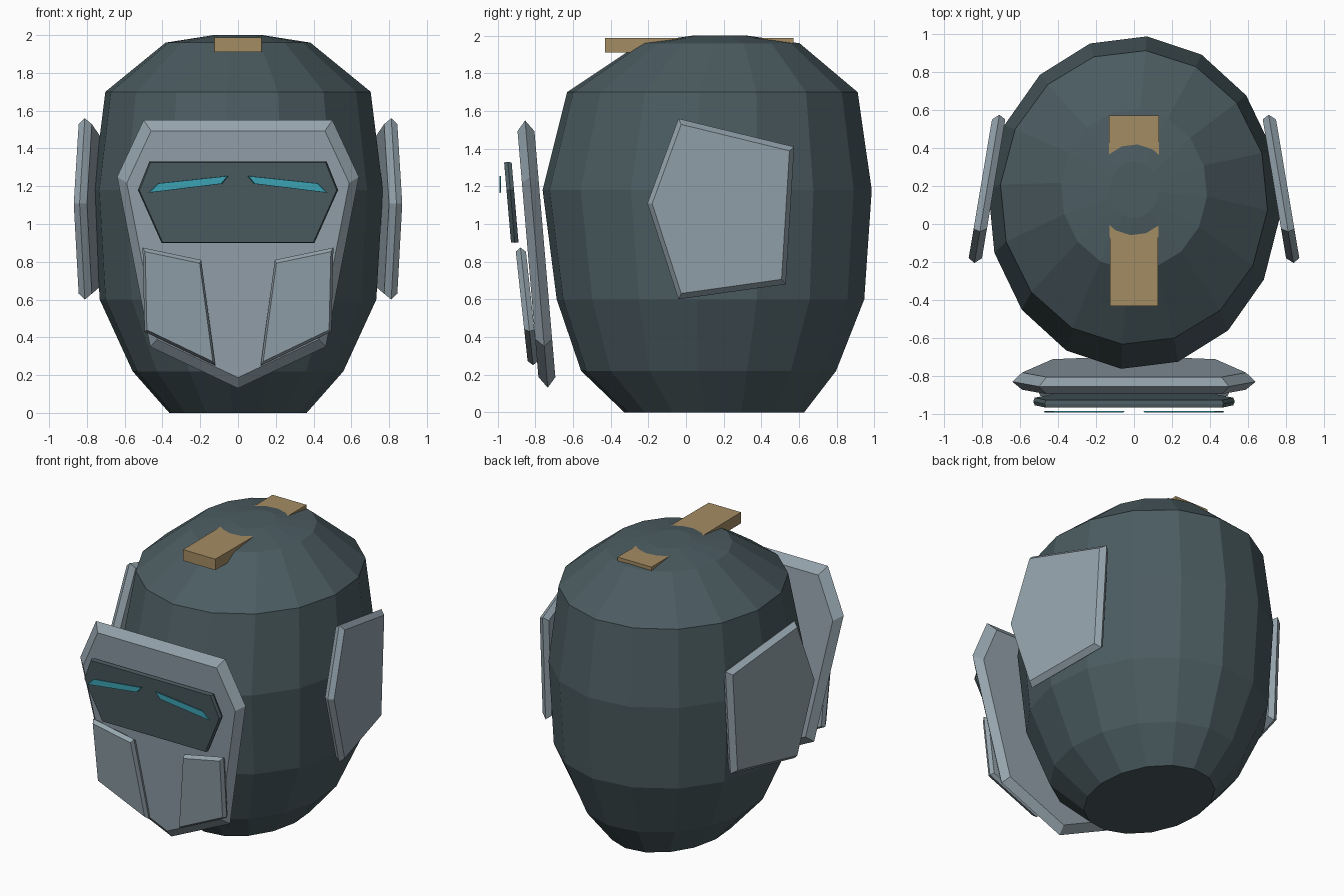
import bpy, bmesh, math

if "Cube" in bpy.data.objects:
    bpy.data.objects.remove(bpy.data.objects["Cube"])

def material(name, color):
    m = bpy.data.materials.new(name)
    m.diffuse_color = (*color, 1)
    m.use_nodes = True
    m.node_tree.nodes["Principled BSDF"].inputs["Base Color"].default_value = m.diffuse_color
    return m

DARK = material("dark slate", (0.071, 0.107, 0.120))
GREY = material("light steel", (0.300, 0.371, 0.418))
TEAL = material("teal", (0.045, 0.366, 0.455))
GOLD = material("bronze", (0.371, 0.262, 0.125))

def build(name, mat, verts, faces):
    bm = bmesh.new()
    vs = [bm.verts.new(v) for v in verts]
    for f in faces:
        bm.faces.new([vs[i] for i in f])
    bmesh.ops.recalc_face_normals(bm, faces=bm.faces[:])
    me = bpy.data.meshes.new(name)
    bm.to_mesh(me)
    bm.free()
    me.materials.append(mat)
    ob = bpy.data.objects.new(name, me)
    bpy.context.collection.objects.link(ob)
    return ob

def loft(name, mat, rings):
    """Join rings of equal point count and close both ends."""
    n = len(rings[0])
    faces = [tuple(range(n)), tuple(range((len(rings) - 1) * n, len(rings) * n))]
    for r in range(len(rings) - 1):
        for i in range(n):
            j = (i + 1) % n
            faces.append((r * n + i, r * n + j, (r + 1) * n + j, (r + 1) * n + i))
    return build(name, mat, [p for ring in rings for p in ring], faces)

def plate(name, mat, outline, place, half, scale):
    """Tilted plate, widest at its middle, with both faces inset."""
    cu = (min(p[0] for p in outline) + max(p[0] for p in outline)) / 2
    cv = (min(p[1] for p in outline) + max(p[1] for p in outline)) / 2
    rings = []
    for d, s in ((-half, scale), (0, 1), (half, scale)):
        rings.append([place(cu + (u - cu) * s, cv + (v - cv) * s, d) for u, v in outline])
    return loft(name, mat, rings)

def front(a, b):
    """Placement facing -y, leaning with height."""
    return lambda x, z, d: (x, a + b * z + d, z)

def mirrored(outline):
    return outline + [(-x, z) for x, z in reversed(outline) if x > 0]

# Head shell: z, half width, front y, back y
profile = [(0, .365, -.33, .63), (.22, .56, -.56, .80), (.60, .735, -.69, .95),
           (1.18, .77, -.765, .99), (1.70, .705, -.635, .915),
           (1.96, .385, -.245, .605), (2.0, .13, .03, .33)]
SEG = 16
rings = []
for z, w, y0, y1 in profile:
    ring = []
    for i in range(SEG):
        a = math.radians(-5 + 360 * i / SEG)
        ring.append((w * math.cos(a), (y0 + y1) / 2 + (y1 - y0) / 2 * math.sin(a), z))
    rings.append(ring)
loft("head_shell", DARK, rings)

# Face guard and visor
plate("face_guard", GREY, mirrored([(0, .13), (.465, .35), (.64, 1.25), (.50, 1.55)]),
      front(-.723, -.085), .045, .92)
plate("visor", DARK, mirrored([(.405, .90), (.53, 1.18), (.47, 1.33)]),
      front(-.832, -.086), .02, .985)

# Paired eyes, cheek guards and ear guards
eye = [(.475, 1.165), (.425, 1.215), (.05, 1.255), (.085, 1.213)]
cheek = [(.505, .875), (.195, .81), (.12, .25), (.495, .43)]
ear = [(-.04, 1.56), (.575, 1.41), (.53, .68), (-.04, .60), (-.205, 1.11)]
for side, s in (("right", 1), ("left", -1)):
    plate(side + "_eye", TEAL, [(x * s, z) for x, z in eye], front(-.987, 0), .004, .97)
    plate(side + "_cheek_guard", GREY, [(x * s, z) for x, z in cheek],
          front(-.785, -.108), .027, .93)
    plate(side + "_ear_guard", GREY, ear,
          lambda y, z, d, s=s: (s * (.838 - .168 * (y + .2) + d), y, z), .035, .935)

# Crest bar across the crown
loft("crest_bar", GOLD, [[(-.125, -.43, z), (.125, -.43, z), (.132, .57, z), (-.132, .57, z)]
                         for z in (1.91, 1.987)])
